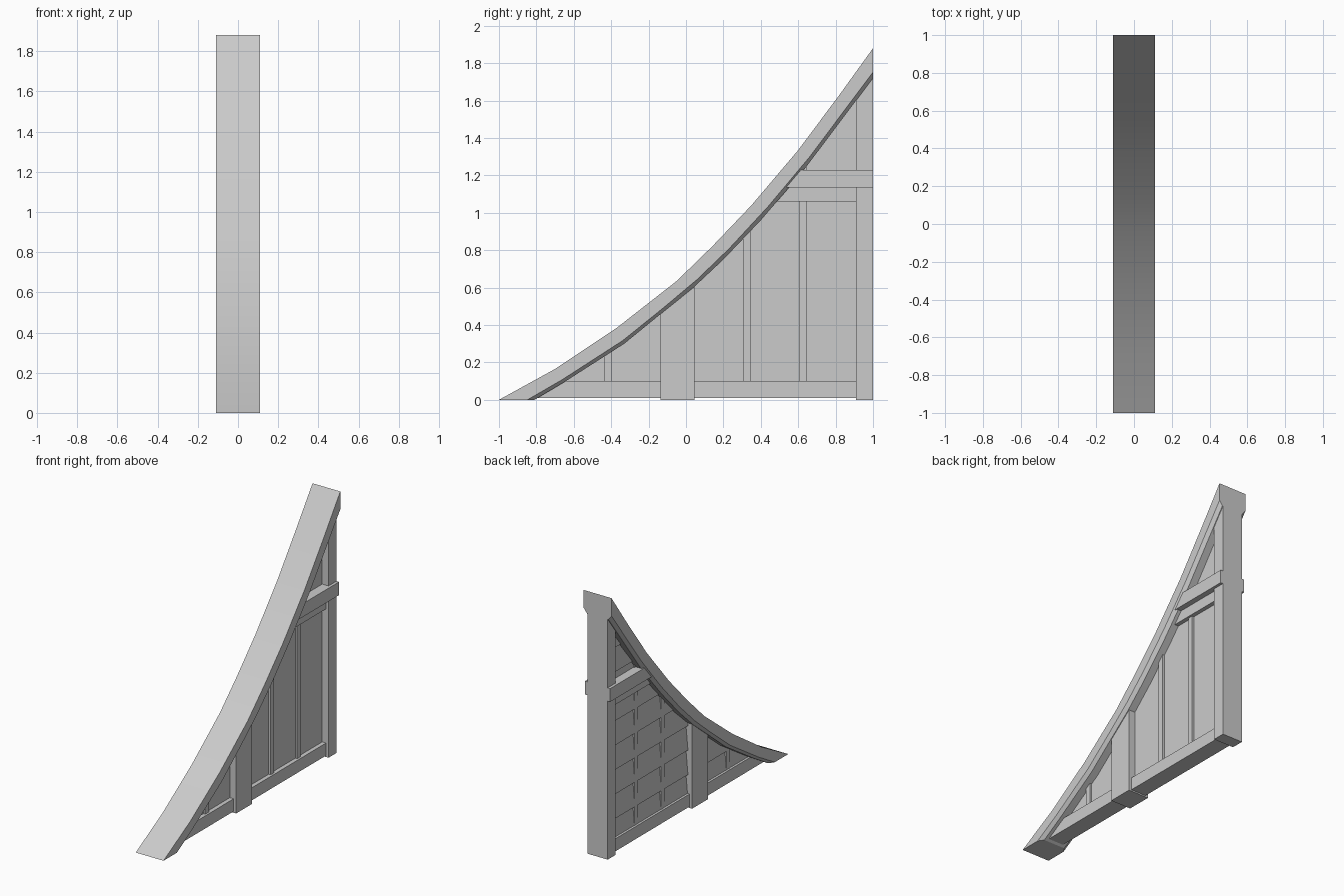
import bpy, bmesh

cube = bpy.data.objects.get("Cube")
if cube:
    bpy.data.objects.remove(cube, do_unlink=True)

grey = bpy.data.materials.new("plain_grey")
grey.use_nodes = True
grey.diffuse_color = (0.6, 0.6, 0.6, 1)
grey.node_tree.nodes["Principled BSDF"].inputs["Base Color"].default_value = (0.6, 0.6, 0.6, 1)

# Upper and lower edges of the sweeping beam, as (y, z)
OUTER = [(-1, 0), (-.7, .165), (-.37, .385), (-.05, .635), (.14, .82),
         (.35, 1.04), (.6, 1.335), (.82, 1.63), (1, 1.88)]
INNER = [(-.81, 0), (-.65, .095), (-.33, .3), (-.14, .455), (.04, .6),
         (.2, .75), (.4, .96), (.62, 1.215), (1, 1.72)]


def lerp(points, t, key):
    """Piecewise linear lookup; key 0 finds z from y, key 1 finds y from z."""
    for a, b in zip(points, points[1:]):
        if t <= b[key] or b == points[-1]:
            f = (t - a[key]) / (b[key] - a[key])
            return a[1 - key] + f * (b[1 - key] - a[1 - key])


# Hidden line inside the beam, where the infill parts end
def core_z(y):
    return max(0.01, lerp(INNER, y, 0) + 0.05)


def core_y(z):
    return lerp(INNER, z, 1) - 0.035


def loft(name, rings):
    """Solid through closed rings of equal length, capped at both ends."""
    bm = bmesh.new()
    loops = [[bm.verts.new(p) for p in ring] for ring in rings]
    n = len(loops[0])
    for a, b in zip(loops, loops[1:]):
        for i in range(n):
            j = (i + 1) % n
            bm.faces.new((a[i], a[j], b[j], b[i]))
    bm.faces.new(loops[0])
    bm.faces.new(loops[-1])
    bmesh.ops.recalc_face_normals(bm, faces=bm.faces)
    mesh = bpy.data.meshes.new(name)
    bm.to_mesh(mesh)
    bm.free()
    mesh.materials.append(grey)
    obj = bpy.data.objects.new(name, mesh)
    bpy.context.collection.objects.link(obj)
    return obj


def slab(name, outline, half):
    """Side outline in (y, z), extruded evenly about the middle."""
    return loft(name, [[(x, y, z) for y, z in outline] for x in (-half, half)])


def upright(name, y0, y1, half, z0=0.0):
    top1 = core_z(y1) if y1 < 1 else INNER[-1][1] + 0.05
    return slab(name, [(y0, z0), (y1, z0), (y1, top1), (y0, core_z(y0))], half)


def rail(name, z0, z1, y1, half):
    return slab(name, [(core_y(z0), z0), (y1, z0), (y1, z1), (core_y(z1), z1)], half)


# Sweeping beam with chamfered lower edges
W, C = 0.11, 0.025
rings = []
for (oy, oz), (iy, iz) in zip(OUTER, INNER):
    f = 0.2
    cy, cz = iy + (oy - iy) * f, iz + (oz - iz) * f
    rings.append([(-W, oy, oz), (W, oy, oz), (W, cy, cz),
                  (W - C, iy, iz), (C - W, iy, iz), (-W, cy, cz)])
beam = loft("sweeping_beam", rings)
bpy.context.view_layer.objects.active = beam
beam.select_set(True)
bpy.ops.object.shade_smooth_by_angle(angle=0.4)
beam.select_set(False)

# Wall panel following the beam
panel = [(y, z + 0.05) for y, z in INNER[1:-1]]
panel = [(-.72, .02)] + panel + [(.97, 1.72), (.97, .02)]
slab("wall_panel", panel, 0.03)

# Posts
upright("back_post", 0.91, 1.0, 0.08)
upright("middle_post_front", -0.135, -0.045, 0.08)
upright("middle_post_back", -0.045, 0.045, 0.08)

# Rails
rail("bottom_rail", 0.01, 0.1, 0.95, 0.06)
rail("lower_tie_rail", 1.06, 1.14, 0.95, 0.06)
rail("tie_beam", 1.135, 1.23, 1.0, 0.1)

# Thin battens
for i, y in enumerate((-0.415, 0.325, 0.625)):
    upright(f"batten_{i + 1}", y - 0.02, y + 0.02, 0.045, 0.05)

# Lapped boards on the right face
STEP = 0.175
for i in range(9):
    z0 = 0.06 + i * STEP
    z1 = min(z0 + STEP, 1.68)
    a, b = core_y(z0), core_y(z1)
    loft(f"lapped_board_{i + 1}", [
        [(-0.02, y0, z0), (-0.047, y0, z0), (-0.031, y1, z1), (-0.02, y1, z1)]
        for y0, y1 in ((a, b), (0.95, 0.95))])
